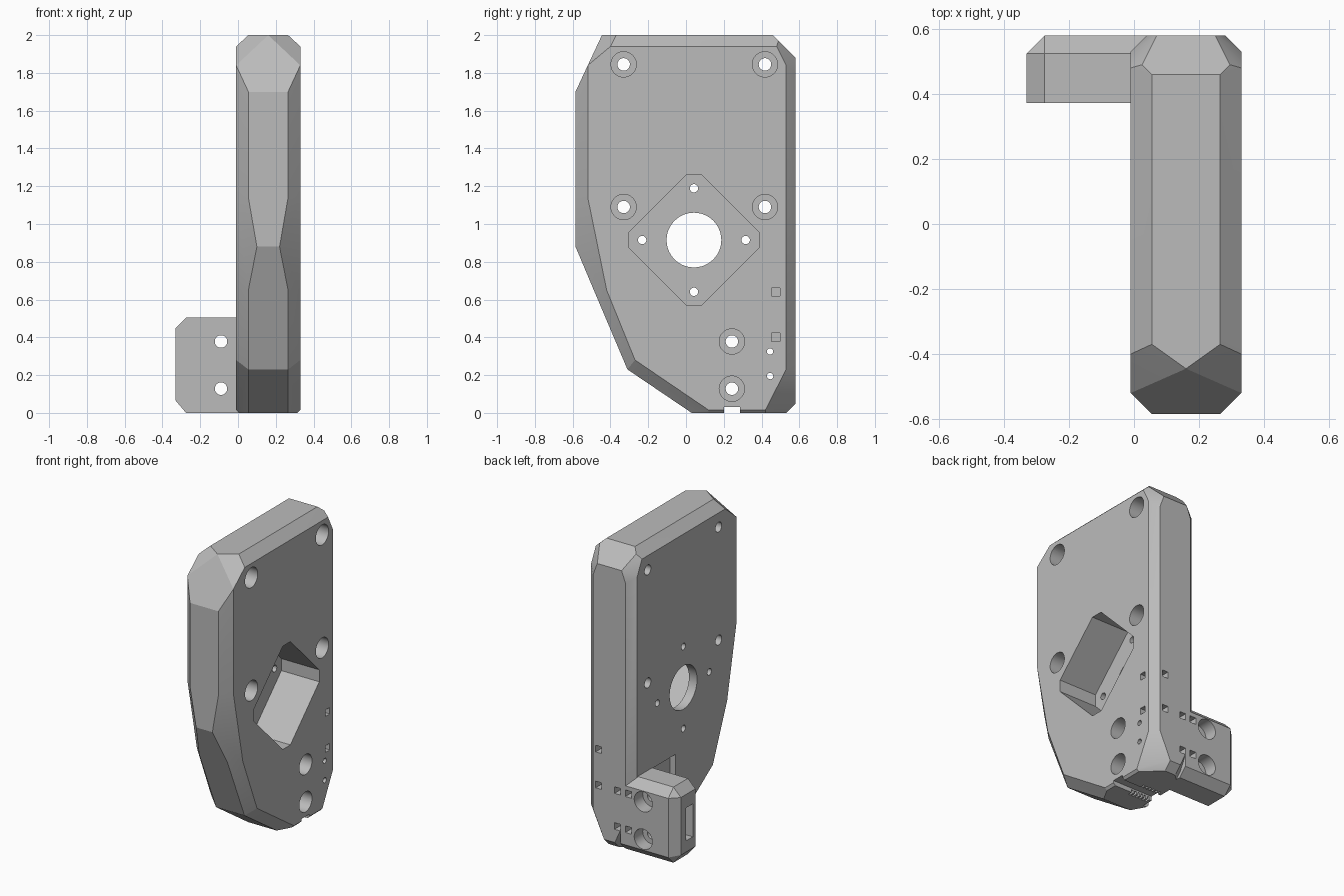
import bpy, bmesh, math
from mathutils import Matrix, Vector

if "Cube" in bpy.data.objects:
    bpy.data.objects.remove(bpy.data.objects["Cube"], do_unlink=True)

grey = bpy.data.materials.new("plain grey")
grey.use_nodes = True
colour = (0.5, 0.5, 0.5, 1)
grey.diffuse_color = colour
grey.node_tree.nodes["Principled BSDF"].inputs["Base Color"].default_value = colour


def add_object(name, bm):
    bmesh.ops.recalc_face_normals(bm, faces=bm.faces)
    mesh = bpy.data.meshes.new(name)
    bm.to_mesh(mesh)
    bm.free()
    mesh.materials.append(grey)
    obj = bpy.data.objects.new(name, mesh)
    bpy.context.collection.objects.link(obj)
    return obj


def hull(name, points):
    bm = bmesh.new()
    for p in points:
        bm.verts.new(p)
    out = bmesh.ops.convex_hull(bm, input=bm.verts)
    junk = {v for v in out["geom_interior"] + out["geom_unused"]
            if isinstance(v, bmesh.types.BMVert)}
    bmesh.ops.delete(bm, geom=list(junk), context='VERTS')
    bmesh.ops.dissolve_limit(bm, angle_limit=math.radians(1.5),
                             verts=bm.verts, edges=bm.edges)
    return add_object(name, bm)


def box(low, high):
    return hull("cutter", [(x, y, z) for x in (low[0], high[0])
                           for y in (low[1], high[1]) for z in (low[2], high[2])])


def rod(start, end, radius):
    a, b = Vector(start), Vector(end)
    turn = (b - a).to_track_quat('Z', 'Y').to_matrix().to_4x4()
    bm = bmesh.new()
    bmesh.ops.create_cone(bm, cap_ends=True, segments=40, radius1=radius, radius2=radius,
                          depth=(b - a).length, matrix=Matrix.Translation((a + b) / 2) @ turn)
    return add_object("cutter", bm)


def combine(target, other, operation='DIFFERENCE'):
    """Apply one boolean and remove the helper."""
    other.hide_render = True
    mod = target.modifiers.new("boolean", 'BOOLEAN')
    mod.operation, mod.object, mod.solver = operation, other, 'EXACT'
    bpy.context.view_layer.update()
    graph = bpy.context.evaluated_depsgraph_get()
    mesh = bpy.data.meshes.new_from_object(target.evaluated_get(graph))
    target.modifiers.clear()
    target.data = mesh
    bpy.data.objects.remove(other, do_unlink=True)


# Housing: faceted slab, symmetric about its own middle plane
MID, HALF = 0.16, 0.17
side = [(-.40, 1.94), (.48, 1.94), (.53, 1.84), (.53, .23), (.42, .015),
        (.12, .015), (-.27, .28), (-.42, .65), (-.52, 1.14), (-.52, 1.84)]
rim = [(.105, -.585, 1.70), (.105, -.585, 1.14), (.06, -.585, .88), (.105, -.488, .65),
       (.105, -.31, .23), (.105, .03, 0), (.155, .12, 0), (.155, .42, 0),
       (.04, .53, 0), (.04, .58, .05), (.12, .58, .23), (.12, .58, 1.80),
       (.09, .58, 1.88), (.135, .49, 1.97), (.105, .46, 2), (.105, -.37, 2), (0, -.445, 2)]
half = [(HALF, y, z) for y, z in side] + rim
housing = hull("housing", [(MID + s * h, y, z) for s in (1, -1) for h, y, z in half])

# Side bracket with chamfered outer edges
c = 0.055
bracket = hull("bracket", [
    (x, y, z) for x in (-.33, .08) for y in (.372, .58) for z in (0, .505)
    if x > 0 and y < .5] + [
    (-.33, y, z) for y in (.372, .58 - c) for z in (c + .01, .505 - c)] + [
    (x, .58, z) for x in (c - .33, .08) for z in (c, .505 - c)] + [
    (x, y, z) for x in (c - .33, .08) for y in (.372, .58 - c) for z in (0, .505)])
combine(housing, bracket, 'UNION')

# Motor pocket: diamond with clipped corners, bore and four screw holes
py, pz, reach, clip, floor = .042, .915, .345, .04, .05
corners = [(s * reach, t * clip) for s in (1, -1) for t in (1, -1)]
corners += [(b, a) for a, b in corners]
combine(housing, hull("cutter", [(x, py + a, pz + b) for x in (floor, .4) for a, b in corners]))
combine(housing, rod((-.1, py, pz), (.2, py, pz), .145))
for a, b in ((1, 0), (-1, 0), (0, 1), (0, -1)):
    y, z = py + a * .274, pz + b * .274
    combine(housing, rod((-.1, y, z), (.2, y, z), .022))

# Shallow mating recess in the inner side
combine(housing, box((-.1, .124, -.1), (.03, .372, .5)))

# Counterbored bolt holes through the slab
for y, z in ((-.33, 1.845), (.418, 1.845), (-.33, 1.09), (.418, 1.09), (.243, .378), (.243, .128)):
    combine(housing, rod((-.1, y, z), (.4, y, z), .033))
    combine(housing, rod((.18, y, z), (.4, y, z), .067))

# Bracket bolts, counterbored from the back
for z in (.378, .128):
    combine(housing, rod((-.09, .3, z), (-.09, .7, z), .033))
    combine(housing, rod((-.09, .49, z), (-.09, .7, z), .067))

# Wire slot in the bracket end, with two small holes to the far side
combine(housing, box((-.4, .40, .14), (-.17, .473, .36)))
for z in (.325, .195):
    combine(housing, rod((-.4, .445, z), (.4, .445, z), .017))

# Cable tie channels: from the back, two of them turning out of the side
w = .022
for z in (.64, .40):
    combine(housing, box((.24 - w, .475 - w, z - w), (.24 + w, .7, z + w)))
    combine(housing, box((.23, .475 - w, z - w), (.4, .475 + w, z + w)))
for z in (.40, .16):
    for x in (.10, .02):
        combine(housing, box((x - w, .50, z - w), (x + w, .7, z + w)))

# Underside notch with a row of cross grooves
combine(housing, box((-.1, .20, -.1), (.4, .285, .03)))
for i in range(6):
    x = .05 + i * .025
    combine(housing, box((x, .17, -.1), (x + .012, .315, .02)))

# Crisp facets with smooth bores
bpy.ops.object.select_all(action='DESELECT')
housing.select_set(True)
bpy.context.view_layer.objects.active = housing
bpy.ops.object.shade_smooth_by_angle(angle=math.radians(20))
